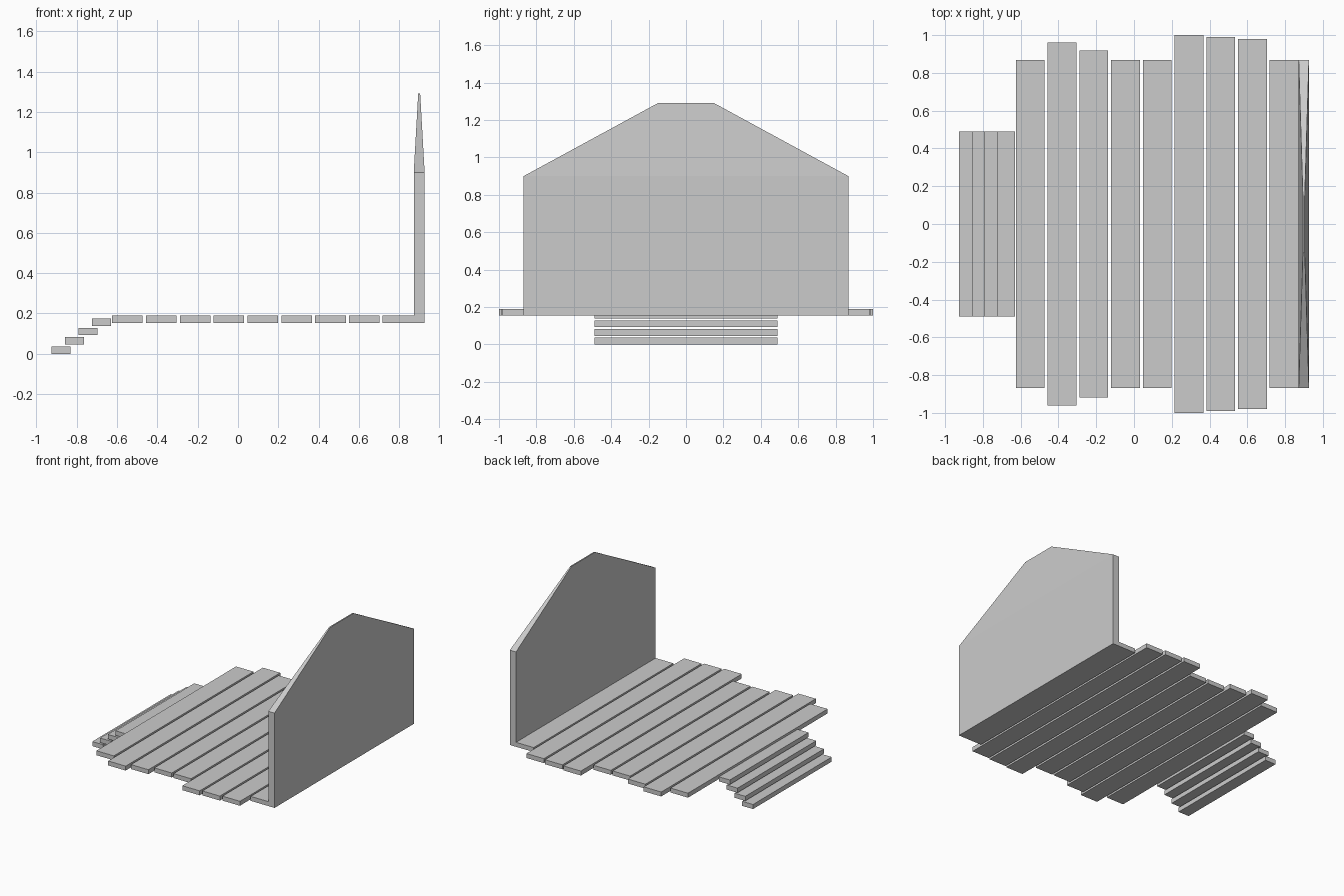
import bpy, bmesh

if "Cube" in bpy.data.objects:
    bpy.data.objects.remove(bpy.data.objects["Cube"])


def finish(name, bm):
    bmesh.ops.recalc_face_normals(bm, faces=bm.faces)
    mesh = bpy.data.meshes.new(name)
    bm.to_mesh(mesh)
    bm.free()
    obj = bpy.data.objects.new(name, mesh)
    bpy.context.collection.objects.link(obj)
    return obj


def prism(profile, half):
    """Extrude an xz profile symmetrically along y."""
    bm = bmesh.new()
    face = bm.faces.new([bm.verts.new((x, -half, z)) for x, z in profile])
    out = bmesh.ops.extrude_face_region(bm, geom=[face])
    for v in out["geom"]:
        if isinstance(v, bmesh.types.BMVert):
            v.co.y = half
    return bm


def board(name, x0, x1, z0, z1, half):
    finish(name, prism([(x0, z0), (x1, z0), (x1, z1), (x0, z1)], half))


FLOOR, TOP = 0.154, 0.189

# Deck planks of uneven length
for i, half in enumerate([0.868, 0.961, 0.918, 0.868, 0.868, 1.0, 0.99, 0.98]):
    x = -0.625 + i * 0.168
    board(f"deck_plank_{i + 1}", x, x + 0.152, FLOOR, TOP, half)

# Four overlapping steps
for i in range(4):
    x, z = -0.926 + i * 0.0675, i * 0.0462
    board(f"step_{i + 1}", x, x + 0.094, z, z + 0.036, 0.489)

# Last plank joined to the back wall, with a tapered gable on top
bm = prism([(0.718, FLOOR), (0.926, FLOOR), (0.926, 0.9),
            (0.872, 0.9), (0.872, TOP), (0.718, TOP)], 0.868)
cap = next(f for f in bm.faces if all(v.co.z > 0.89 for v in f.verts))
out = bmesh.ops.extrude_discrete_faces(bm, faces=[cap])["faces"][0]
for v in out.verts:
    v.co.x = 0.899 + (v.co.x - 0.899) * 0.18
    v.co.y *= 0.147 / 0.868
    v.co.z = 1.292
finish("gable_wall", bm)
